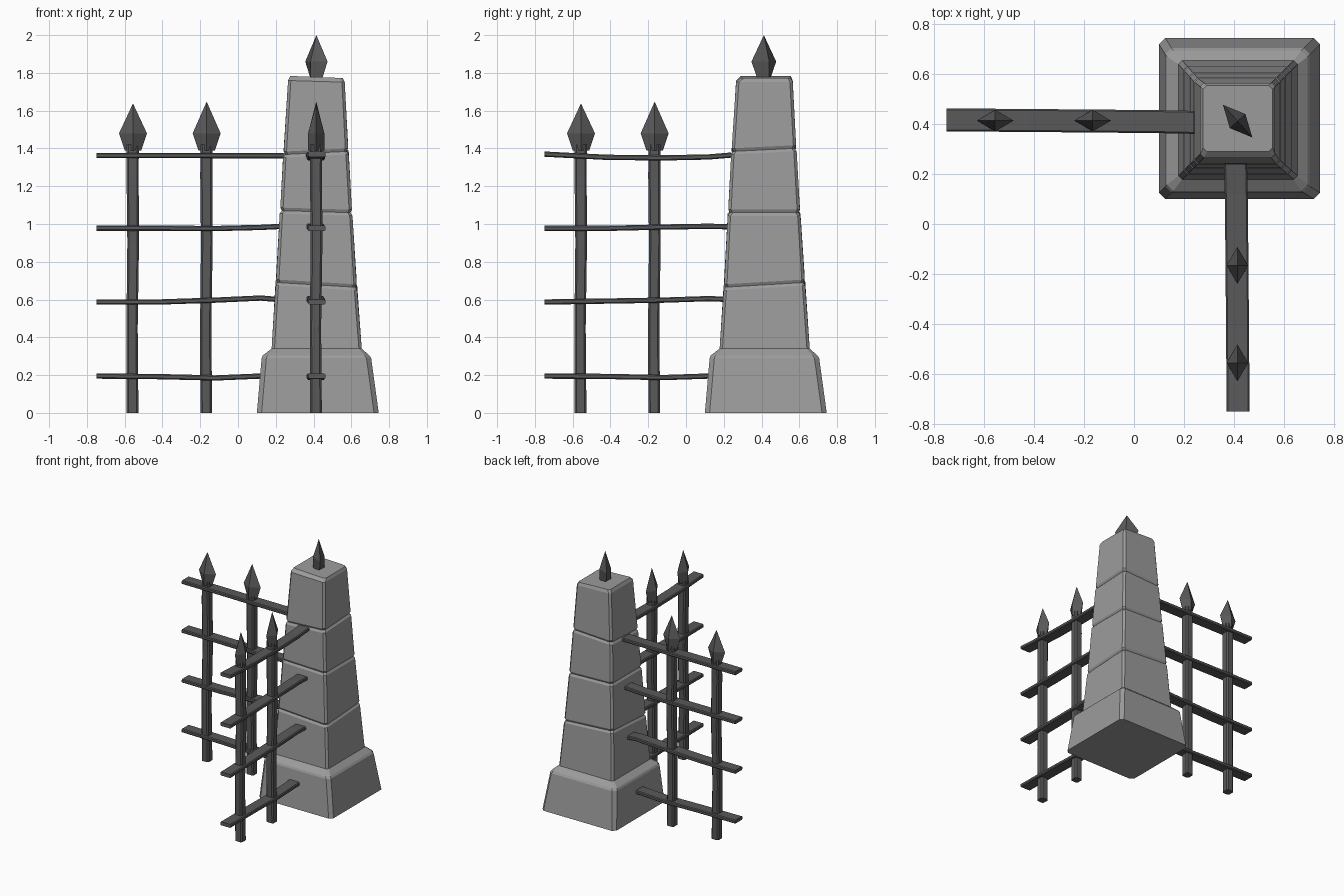
import bpy, bmesh, math
from mathutils import Vector

if "Cube" in bpy.data.objects:
    bpy.data.objects.remove(bpy.data.objects["Cube"])


def loft(name, rings):
    """Skin a list of equal-sided rings and cap both ends (a 1-point ring is a tip)."""
    bm = bmesh.new()
    vs = [[bm.verts.new(p) for p in r] for r in rings]
    for a, b in zip(vs, vs[1:]):
        n = len(a)
        for i in range(n):
            j = (i + 1) % n
            bm.faces.new((a[i], a[j], b[0]) if len(b) == 1 else (a[i], a[j], b[j], b[i]))
    bm.faces.new(vs[0][::-1])
    if len(vs[-1]) > 1:
        bm.faces.new(vs[-1])
    bmesh.ops.recalc_face_normals(bm, faces=bm.faces)
    me = bpy.data.meshes.new(name)
    bm.to_mesh(me)
    bm.free()
    ob = bpy.data.objects.new(name, me)
    bpy.context.collection.objects.link(ob)
    return ob


def rect(x0, x1, y0, y1, c):
    """Rectangle with clipped corners."""
    return [(x0 + c, y0), (x1 - c, y0), (x1, y0 + c), (x1, y1 - c),
            (x1 - c, y1), (x0 + c, y1), (x0, y1 - c), (x0, y0 + c)]


def stone_ring(z, lo, hi, c=0.015, tx=0, ty=0, y0=None):
    pts = rect(lo, hi, lo if y0 is None else y0, hi, c)
    return [(x, y, z + tx * (x - 0.42) + ty * (y - 0.42)) for x, y in pts]


# stone pillar: flared plinth, then courses separated by shallow tilted joints
rings = [stone_ring(0, 0.10, 0.745, 0.025), stone_ring(0.29, 0.125, 0.705, 0.025),
         stone_ring(0.305, 0.132, 0.695, 0.025), stone_ring(0.34, 0.178, 0.655)]
for z, lo, hi, tx, ty in [(0.69, 0.203, 0.627, -0.06, 0.06),
                          (1.065, 0.225, 0.602, -0.03, 0.0),
                          (1.385, 0.243, 0.582, 0.05, 0.05)]:
    rings += [stone_ring(z - 0.016, lo - 0.004, hi + 0.004, 0.015, tx, ty),
              stone_ring(z, lo + 0.007, hi - 0.007, 0.015, tx, ty),
              stone_ring(z + 0.016, lo - 0.001, hi + 0.001, 0.015, tx, ty)]
rings += [stone_ring(1.755, 0.265, 0.565, 0.015, -0.03),
          stone_ring(1.778, 0.277, 0.555, 0.015, -0.04, 0, 0.29)]
loft("stone_pillar", rings)


def spear(name, x, y, z0, zw, z1, base, wide, thin, angle=0):
    """Flattened four-sided spear point."""
    ca, sa = math.cos(angle), math.sin(angle)

    def ring(a, b, z):
        return [(x + u * ca - v * sa, y + u * sa + v * ca, z)
                for u, v in [(a, 0), (0, b), (-a, 0), (0, -b)]]
    return loft(name, [ring(base, base, z0), ring(wide, thin, zw), [(x, y, z1)]])


# pillar finial
spear("pillar_finial", 0.415, 0.412, 1.76, 1.86, 2.0, 0.042, 0.088, 0.042, math.radians(-48))

# per-fence rail heights at x = STOPS
STOPS = [-0.75, -0.42, -0.12, 0.12, 0.24]
FRONT = [[0.195, 0.192, 0.185, 0.195, 0.193], [0.587, 0.587, 0.597, 0.608, 0.598],
         [0.978, 0.978, 0.976, 0.982, 0.988], [1.363, 1.363, 1.362, 1.362, 1.362]]
SIDE = [[0.195, 0.193, 0.187, 0.195, 0.198], [0.587, 0.592, 0.597, 0.605, 0.600],
        [0.977, 0.977, 0.984, 0.988, 0.985], [1.370, 1.353, 1.350, 1.355, 1.365]]


def fence(prefix, heights, swap):
    parts = []
    # flat horizontal rails
    for k, zs in enumerate(heights):
        rail = []
        for i, (x, z) in enumerate(zip(STOPS, zs)):
            y = 0.417 - 0.0025 * i
            rail.append([(x, y + u, z + w) for u, w in
                         rect(-0.046, 0.046, -0.014, 0.014, 0.006)])
        parts.append(loft(f"{prefix}_rail_{k + 1}", rail))
    # upright posts with spear heads
    for k, (x, tip) in enumerate([(-0.558, 1.638), (-0.168, 1.648)]):
        post = []
        for z, h, d in [(0, 0.031, 0), (0.45, 0.030, -0.003), (0.9, 0.031, 0.003),
                        (1.25, 0.032, 0), (1.42, 0.032, 0.001)]:
            post.append([(x + d + u, 0.413 + d + v, z) for u, v in rect(-h, h, -h, h, 0.010)])
        parts.append(loft(f"{prefix}_post_{k + 1}", post))
        parts.append(spear(f"{prefix}_spear_{k + 1}", x + 0.002, 0.414, 1.39, 1.48, tip,
                           0.044, 0.074, 0.043))
    # second fence is the first reflected across the diagonal
    if swap:
        for ob in parts:
            for v in ob.data.vertices:
                v.co = Vector((v.co.y, v.co.x, v.co.z))
            ob.data.flip_normals()


fence("left_fence", FRONT, False)
fence("front_fence", SIDE, True)

# dark iron
iron = bpy.data.materials.new("iron")
iron.diffuse_color = (0.10, 0.10, 0.10, 1)
iron.use_nodes = True
iron.node_tree.nodes["Principled BSDF"].inputs["Base Color"].default_value = iron.diffuse_color
stone = bpy.data.materials.new("stone")
stone.diffuse_color = (0.33, 0.33, 0.33, 1)
stone.use_nodes = True
stone.node_tree.nodes["Principled BSDF"].inputs["Base Color"].default_value = stone.diffuse_color
for ob in bpy.context.collection.objects:
    ob.data.materials.append(stone if ob.name == "stone_pillar" else iron)
